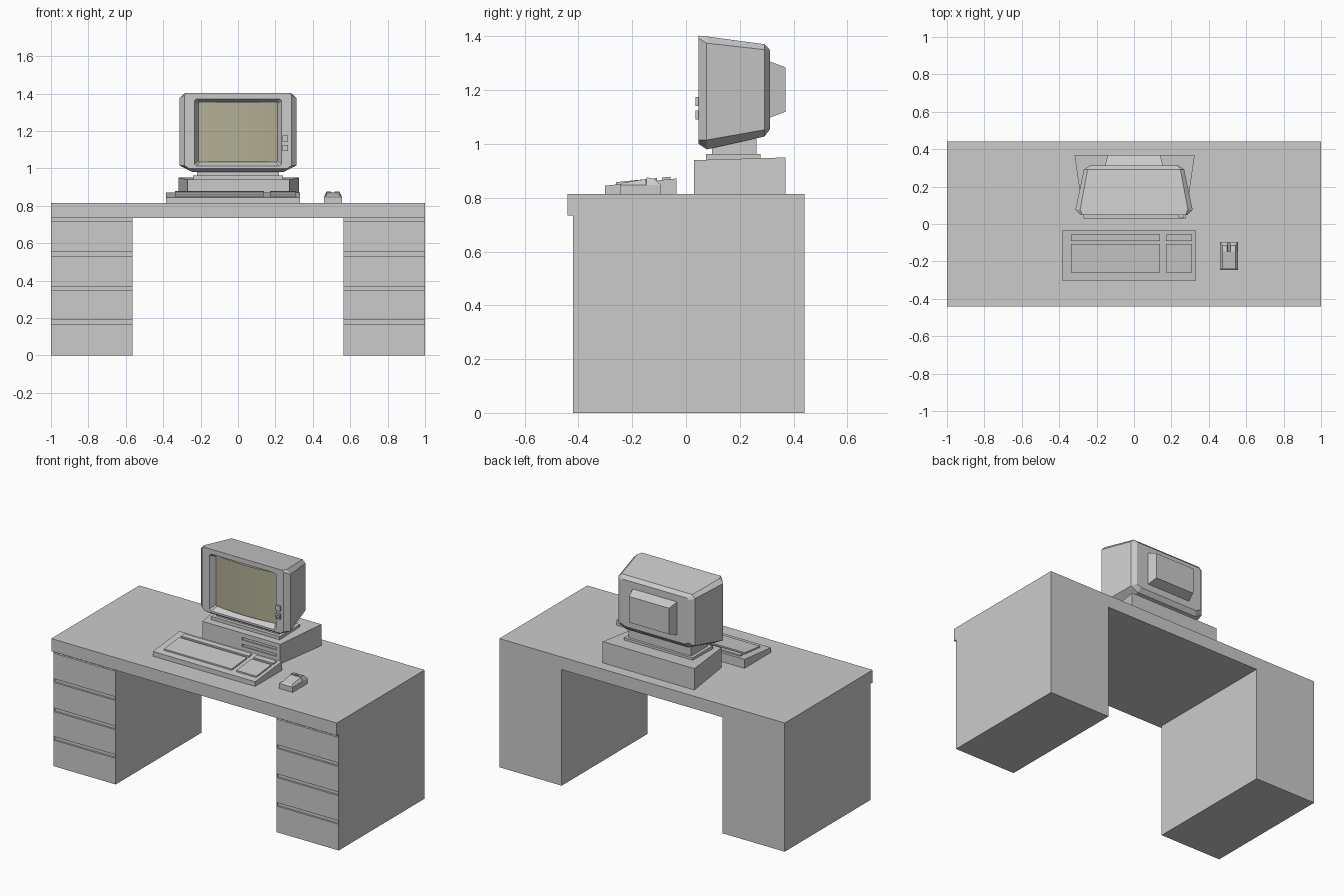
import bpy, bmesh, math

if "Cube" in bpy.data.objects:
    bpy.data.objects.remove(bpy.data.objects["Cube"])


def make_object(name, bm):
    bmesh.ops.recalc_face_normals(bm, faces=bm.faces[:])
    mesh = bpy.data.meshes.new(name)
    bm.to_mesh(mesh)
    bm.free()
    ob = bpy.data.objects.new(name, mesh)
    bpy.context.collection.objects.link(ob)
    return ob


def add_loft(bm, rings):
    """Closed solid through rings that share one point count."""
    vr = [[bm.verts.new(p) for p in r] for r in rings]
    n = len(vr[0])
    for a, b in zip(vr, vr[1:]):
        for i in range(n):
            j = (i + 1) % n
            bm.faces.new((a[i], a[j], b[j], b[i]))
    bm.faces.new(vr[0])
    bm.faces.new(vr[-1])


def loft(name, rings):
    bm = bmesh.new()
    add_loft(bm, rings)
    return make_object(name, bm)


def rect(y, x0, x1, z0, z1):
    return [(x0, y, z0), (x1, y, z0), (x1, y, z1), (x0, y, z1)]


def boxes(name, items):
    bm = bmesh.new()
    for x0, x1, y0, y1, z0, z1 in items:
        add_loft(bm, [rect(y0, x0, x1, z0, z1), rect(y1, x0, x1, z0, z1)])
    return make_object(name, bm)


def prism(name, profile, x0, x1):
    """Side (y, z) profile extruded along x."""
    return loft(name, [[(x, y, z) for y, z in profile] for x in (x0, x1)])


def octagon(y, hx, z0, z1, cx, cz, ct):
    """Monitor section: bottom corners cut by cx, cz and top ones by ct."""
    half = [(hx - cx, z0), (hx, z0 + cz), (hx, z1 - ct), (hx - ct, z1)]
    return [(x, y, z) for x, z in half] + [(-x, y, z) for x, z in reversed(half)]


def cut(ob, items):
    cutter = boxes(ob.name + "_groove_cutter", items)
    cutter.hide_render = True
    mod = ob.modifiers.new("grooves", 'BOOLEAN')
    mod.operation = 'DIFFERENCE'
    mod.solver = 'EXACT'
    mod.object = cutter
    bpy.context.view_layer.objects.active = ob
    bpy.ops.object.modifier_apply(modifier=mod.name)
    bpy.data.objects.remove(cutter)


# Desk
boxes("desk_top", [(-1, 1, -0.44, 0.44, 0.735, 0.815)])
for side, x0, x1 in (("left", -1, -0.563), ("right", 0.563, 1)):
    pedestal = boxes(side + "_drawer_pedestal", [(x0, x1, -0.42, 0.44, 0, 0.735)])
    cut(pedestal, [(x0 + 0.003, x1 - 0.003, -0.5, -0.408, z, z + 0.023)
                   for z in (0.165, 0.346, 0.531, 0.716)])

# Computer case, narrower at the front, with two drive slots
case = loft("computer_case", [rect(0.03, -0.27, 0.275, 0.815, 0.94),
                              rect(0.37, -0.318, 0.325, 0.815, 0.95)])
cut(case, [(0.008, 0.25, 0, 0.038, z, z + 0.016) for z in (0.855, 0.896)])

# Monitor stand
boxes("stand_plate", [(-0.24, 0.24, 0.075, 0.278, 0.94, 0.962)])
prism("stand_neck", [(0.097, 0.95), (0.097, 1.0), (0.262, 1.04), (0.262, 0.95)],
      -0.22, 0.22)

# Monitor shell: screen recess, front face, flared rim, tapering body
loft("monitor_shell", [
    octagon(0.088, 0.208, 1.035, 1.352, 0.008, 0.008, 0.008),
    octagon(0.047, 0.232, 1.012, 1.372, 0.010, 0.010, 0.010),
    octagon(0.047, 0.285, 1.000, 1.403, 0.020, 0.015, 0.010),
    octagon(0.077, 0.313, 0.980, 1.400, 0.070, 0.035, 0.025),
    octagon(0.292, 0.268, 1.028, 1.371, 0.050, 0.025, 0.020),
    octagon(0.312, 0.238, 1.055, 1.350, 0.030, 0.015, 0.010),
])
loft("monitor_rear_housing", [rect(0.30, -0.158, 0.158, 1.095, 1.31),
                              rect(0.312, -0.155, 0.155, 1.098, 1.307),
                              rect(0.37, -0.14, 0.14, 1.12, 1.285)])

# Curved screen
arc = [(0.21 * math.sin(t), 0.066 + 0.016 * math.sin(t) ** 2)
       for t in (math.pi * (i / 16 - 0.5) for i in range(17))]
outline = arc + [(0.21, 0.095), (-0.21, 0.095)]
screen = loft("screen", [[(x, y, z) for x, y in outline] for z in (1.034, 1.354)])
glass = bpy.data.materials.new("screen_glass")
glass.diffuse_color = (0.45, 0.43, 0.30, 1)
glass.use_nodes = True
glass.node_tree.nodes["Principled BSDF"].inputs["Base Color"].default_value = glass.diffuse_color
screen.data.materials.append(glass)
bpy.context.view_layer.objects.active = screen
screen.select_set(True)
bpy.ops.object.shade_smooth_by_angle(angle=math.radians(35))

# Monitor controls
boxes("upper_button", [(0.237, 0.268, 0.036, 0.05, 1.142, 1.175)])
lower = boxes("lower_switch", [(0.237, 0.268, 0.036, 0.05, 1.092, 1.124)])
cut(lower, [(0.243, 0.262, 0, 0.044, 1.098, 1.112)])


# Keyboard
def key_height(y):
    return 0.845 + 0.1 * (y + 0.302)


def slab(y0, y1, low, high):
    return [(y0, low(y0)), (y0, key_height(y0) + high),
            (y1, key_height(y1) + high), (y1, low(y1))]


prism("keyboard_body", slab(-0.302, -0.035, lambda y: 0.815, 0), -0.385, 0.332)
for group, x0, x1 in (("main", -0.337, 0.139), ("number", 0.17, 0.31)):
    for row, y0, y1 in (("keys", -0.26, -0.108), ("function_keys", -0.09, -0.057)):
        prism(group + "_" + row, slab(y0, y1, lambda y: key_height(y) - 0.01, 0.009),
              x0, x1)

# Mouse: lower body, sloped palm rest and two buttons
boxes("mouse_body", [(0.46, 0.555, -0.245, -0.095, 0.815, 0.848)])


def slope(name, x0, x1, x2, x3, y0, y1, y2, y3, z0, z1):
    loft(name, [[(x0, y0, 0.848), (x1, y0, 0.848), (x1, y1, 0.848), (x0, y1, 0.848)],
                [(x2, y2, z0), (x3, y2, z0), (x3, y3, z1), (x2, y3, z1)]])


slope("mouse_palm_rest", 0.46, 0.555, 0.473, 0.542, -0.245, -0.148, -0.235, -0.148,
      0.856, 0.870)
slope("mouse_left_button", 0.46, 0.503, 0.473, 0.498, -0.146, -0.095, -0.146, -0.115,
      0.876, 0.870)
slope("mouse_right_button", 0.512, 0.555, 0.517, 0.542, -0.146, -0.095, -0.146, -0.115,
      0.876, 0.870)
